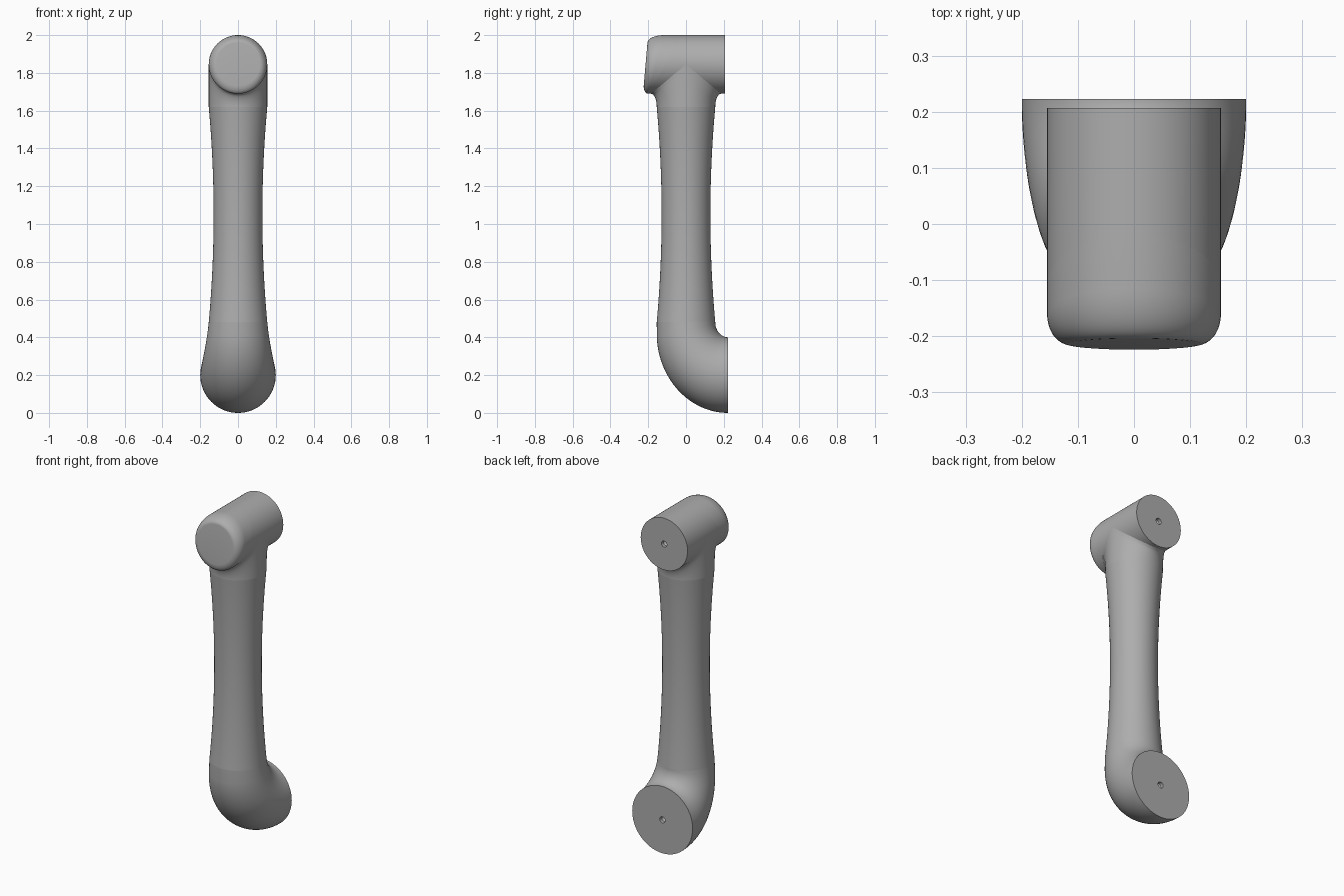
import bpy, bmesh, math
from math import sin, cos, pi, sqrt

cube = bpy.data.objects.get("Cube")
if cube:
    bpy.data.objects.remove(cube, do_unlink=True)

SEG = 72
ANGLES = [2 * pi * i / SEG for i in range(SEG)]
R = 0.155          # tube and head radius
HEAD_Z = 1.845     # height of the head axis
NECK_Z = 1.62      # where the tube meets the neck
SEAM_Z = 0.48      # where the tube meets the elbow

grey = bpy.data.materials.new("satin_grey")
grey.use_nodes = True
COLOUR = (0.42, 0.42, 0.42, 1)
grey.diffuse_color = COLOUR
grey.node_tree.nodes["Principled BSDF"].inputs["Base Color"].default_value = COLOUR


def loft(name, rings, cap_start=False, cap_end=False):
    """Skin a list of equal-length point rings into one smooth part."""
    bm = bmesh.new()
    loops = [[bm.verts.new(p) for p in ring] for ring in rings]
    for a, b in zip(loops, loops[1:]):
        for i in range(SEG):
            j = (i + 1) % SEG
            bm.faces.new((a[i], a[j], b[j], b[i]))
    if cap_start:
        bm.faces.new(loops[0])
    if cap_end:
        bm.faces.new(loops[-1])
    bmesh.ops.recalc_face_normals(bm, faces=bm.faces)
    mesh = bpy.data.meshes.new(name)
    bm.to_mesh(mesh)
    bm.free()
    mesh.materials.append(grey)
    obj = bpy.data.objects.new(name, mesh)
    bpy.context.collection.objects.link(obj)
    bpy.ops.object.select_all(action='DESELECT')
    obj.select_set(True)
    bpy.context.view_layer.objects.active = obj
    bpy.ops.object.shade_smooth_by_angle(angle=math.radians(35))
    return obj


def flat_ring(r, z):
    return [(r * cos(a), r * sin(a), z) for a in ANGLES]


def head_ring(r, y_top, y_bottom, z=HEAD_Z):
    """Ring around a y axis, leaning from y_bottom to y_top."""
    return [(r * cos(a), y_bottom + (y_top - y_bottom) * (sin(a) + 1) / 2,
             z + r * sin(a)) for a in ANGLES]


def dimple(y, z):
    """Small centre hole in a mounting face, listed from the inside out."""
    return [head_ring(r, y - d, y - d, z) for r, d in ((0.006, 0.03), (0.018, 0.02), (0.018, 0))]


# Waisted tube
tube = []
for i in range(33):
    u = i / 16 - 1
    z = (SEAM_Z + NECK_Z) / 2 + u * (NECK_Z - SEAM_Z) / 2
    tube.append(flat_ring(0.129 + 0.026 * u * u, z))
loft("tube", tube)

# Neck that flares into the underside of the head
neck = []
for i in range(13):
    t = i / 12
    flare = R + 0.03 * (1 - sqrt(1 - t * t))
    neck.append([(R * cos(a), flare * sin(a),
                  NECK_Z + (HEAD_Z - R * abs(sin(a)) - NECK_Z) * t) for a in ANGLES])
loft("neck", neck)

# Head cylinder with its mounting face at the back
SEAM = (-0.02, -0.2)
loft("head", dimple(0.207, HEAD_Z) + [head_ring(R, 0.207, 0.207), head_ring(R, *SEAM)],
     cap_start=True)

# Leaning rounded cap at the front of the head
cap = [head_ring(R, *SEAM)]
for i in range(13):
    t = i / 12 * pi / 2
    cap.append(head_ring(0.115 + 0.04 * cos(t), -0.115 - 0.089 * sin(t),
                         -0.203 - 0.021 * sin(t)))
loft("head_cap", cap, cap_end=True)

# Elbow that turns backwards and widens to the lower mounting face
END_Y = 0.223
elbow = [flat_ring(R, SEAM_Z)]
for i in range(1, 33):
    t = i / 32 * pi / 2
    outer = (END_Y - (END_Y + R) * cos(t), 0.42 - 0.42 * sin(t))
    inner = (END_Y - (END_Y - R) * cos(t), SEAM_Z - 0.08 * sin(t))
    cy, cz = (outer[0] + inner[0]) / 2, (outer[1] + inner[1]) / 2
    dy, dz = (inner[0] - outer[0]) / 2, (inner[1] - outer[1]) / 2
    r = sqrt(dy * dy + dz * dz)
    elbow.append([(r * cos(a), cy + dy * sin(a), cz + dz * sin(a)) for a in ANGLES])
loft("elbow", elbow + dimple(END_Y, 0.2)[::-1], cap_end=True)
